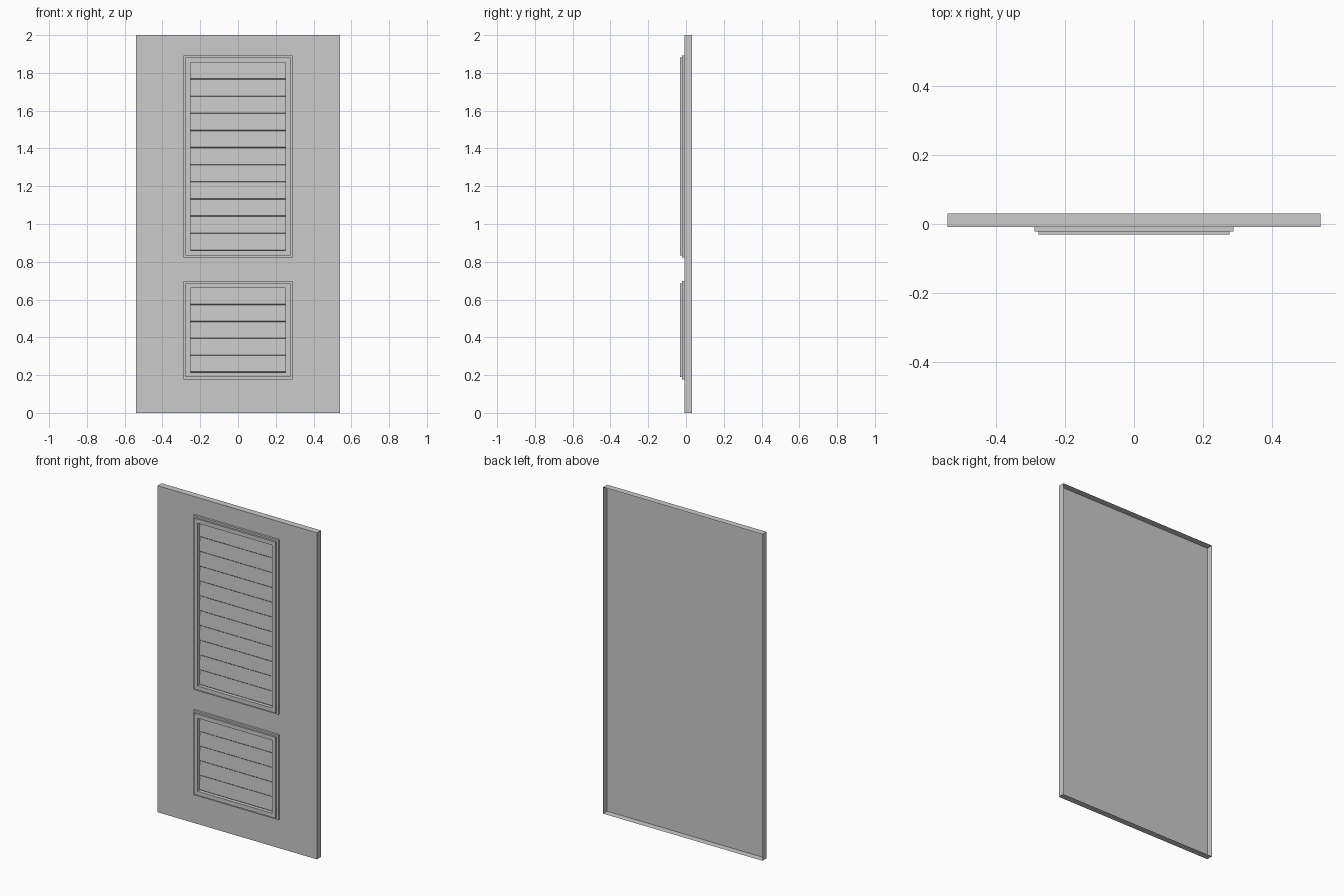
import bpy

if "Cube" in bpy.data.objects:
    bpy.data.objects.remove(bpy.data.objects["Cube"])

W, H = 0.54, 2.0             # half width and height of the door
BACK, FACE = 0.031, -0.008   # rear rim and front skin depth


def make(name, verts, faces):
    mesh = bpy.data.meshes.new(name)
    mesh.from_pydata(verts, [], faces)
    mesh.update()
    obj = bpy.data.objects.new(name, mesh)
    bpy.context.collection.objects.link(obj)
    return obj


def ring(x, z0, z1, y):
    return [(-x, y, z0), (x, y, z0), (x, y, z1), (-x, y, z1)]


def bridge(count):
    return [(4 * r + i, 4 * r + (i + 1) % 4, 4 * r + 4 + (i + 1) % 4, 4 * r + 4 + i)
            for r in range(count - 1) for i in range(4)]


# Door skin: front face with four side returns, open at the back
make("door_skin", ring(W, 0, H, BACK) + ring(W, 0, H, FACE),
     bridge(2) + [(4, 5, 6, 7)])

# Stepped moulding profile: (inset from outer edge, depth)
PROFILE = [(0, FACE), (0, -0.021), (0.011, -0.021), (0.011, -0.031),
           (0.036, -0.031), (0.036, FACE)]


def louvre_panel(name, z0, z1, slats):
    x = 0.288
    verts = []
    for inset, y in PROFILE:
        verts += ring(x - inset, z0 + inset, z1 - inset, y)
    make(name + "_moulding", verts, bridge(len(PROFILE)))

    # Overlapping slats, each leaning forward to a small lower lip
    sx, bottom, top = x - 0.036, z0 + 0.036, z1 - 0.036
    step = (top - bottom) / slats
    verts, faces = [], []
    for k in range(slats):
        lo, hi, n = bottom + k * step, bottom + (k + 1) * step, len(verts)
        for y, z in ((FACE - 0.001, hi), (FACE - 0.005, lo + 0.004), (FACE - 0.001, lo)):
            verts += [(-sx, y, z), (sx, y, z)]
        faces += [(n, n + 2, n + 3, n + 1), (n + 2, n + 4, n + 5, n + 3)]
    make(name + "_slats", verts, faces)


louvre_panel("upper_panel", 0.823, 1.892, 11)
louvre_panel("lower_panel", 0.178, 0.697, 5)
